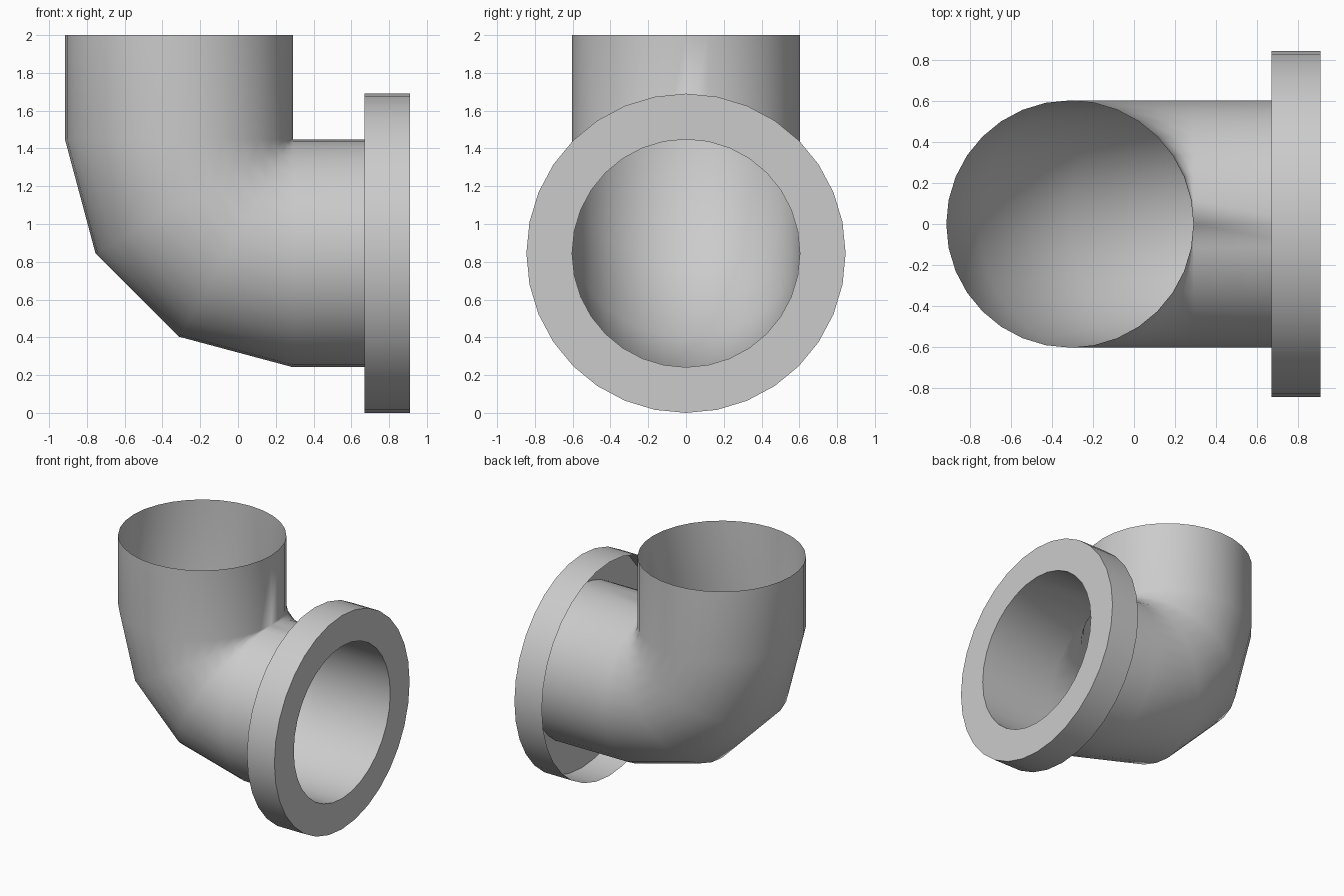
import bpy, bmesh
from math import sin, cos, pi, radians

if "Cube" in bpy.data.objects:
    bpy.data.objects.remove(bpy.data.objects["Cube"])

SIDES = 32
R = 0.603            # pipe radius
RIM = 0.845          # flange radius
AXIS_Z = 0.845       # height of the horizontal pipe axis
PX, PZ = 0.29, AXIS_Z + R   # inner corner, pivot of the bend
FRONT, BACK = 0.91, 0.67    # flange faces in x


def loft(name, rings, angle):
    """Skin a list of vertex rings into an open, smooth shaded shell."""
    bm = bmesh.new()
    loops = [[bm.verts.new(p) for p in ring] for ring in rings]
    for a, b in zip(loops, loops[1:]):
        for i in range(SIDES):
            j = (i + 1) % SIDES
            bm.faces.new((a[i], a[j], b[j], b[i]))
    bmesh.ops.remove_doubles(bm, verts=bm.verts, dist=0.0005)
    bmesh.ops.recalc_face_normals(bm, faces=bm.faces)
    mesh = bpy.data.meshes.new(name)
    bm.to_mesh(mesh)
    bm.free()
    obj = bpy.data.objects.new(name, mesh)
    bpy.context.collection.objects.link(obj)
    bpy.ops.object.select_all(action='DESELECT')
    obj.select_set(True)
    bpy.context.view_layer.objects.active = obj
    bpy.ops.object.shade_smooth_by_angle(angle=radians(angle))
    return obj


def bend_ring(deg, dx=0.0, dz=0.0):
    """Pipe cross-section turned about the inner corner."""
    t = radians(deg)
    pts = []
    for i in range(SIDES):
        a = 2 * pi * i / SIDES
        d = R * (1 + cos(a))
        pts.append((PX - d * cos(t) + dx, R * sin(a), PZ - d * sin(t) + dz))
    return pts


def flange_ring(x, r):
    return [(x, r * sin(2 * pi * i / SIDES), AXIS_Z - r * cos(2 * pi * i / SIDES))
            for i in range(SIDES)]


# elbow pipe: upright end, three-step bend, horizontal end
loft("elbow_pipe",
     [bend_ring(0, dz=2.0 - PZ)] + [bend_ring(d) for d in (0, 30, 60, 90)]
     + [bend_ring(90, dx=FRONT - PX)], 50)

# flange: open-backed rim with a flat front face around the bore
loft("flange",
     [flange_ring(BACK, RIM), flange_ring(FRONT, RIM), flange_ring(FRONT, R)], 40)
